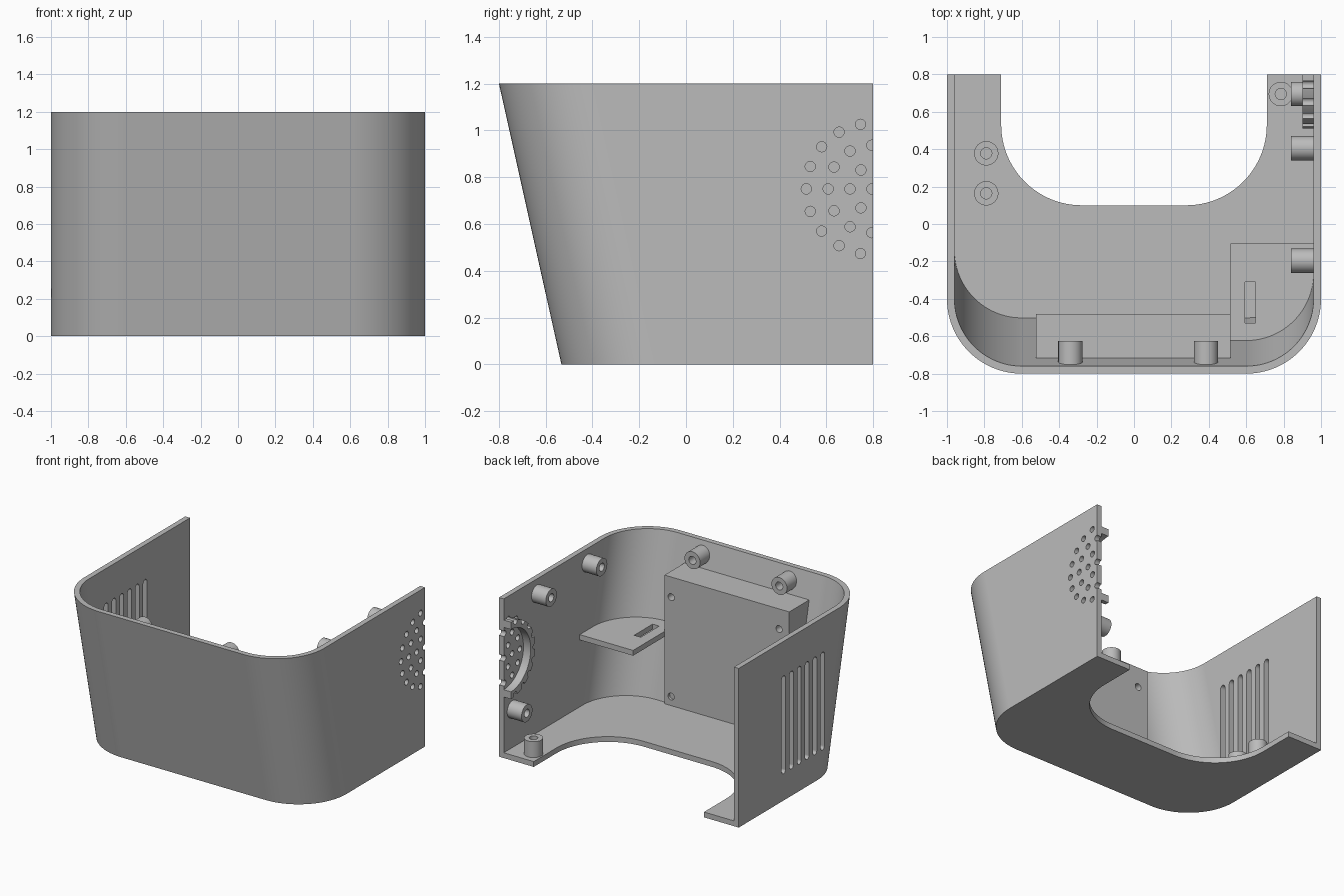
import bpy, bmesh
from math import cos, sin, radians, pi
from mathutils import Matrix, Vector

if "Cube" in bpy.data.objects:
    bpy.data.objects.remove(bpy.data.objects["Cube"])

HEIGHT, WALL, FLOOR, LEAN = 1.2, 0.04, 0.04, 0.267 / 1.2

grey = bpy.data.materials.new("plain grey")
grey.use_nodes = True
grey.diffuse_color = (0.5, 0.5, 0.5, 1)
grey.node_tree.nodes["Principled BSDF"].inputs["Base Color"].default_value = (0.5, 0.5, 0.5, 1)


def finish(name, bm):
    bmesh.ops.recalc_face_normals(bm, faces=bm.faces)
    mesh = bpy.data.meshes.new(name)
    bm.to_mesh(mesh)
    bm.free()
    mesh.materials.append(grey)
    obj = bpy.data.objects.new(name, mesh)
    bpy.context.collection.objects.link(obj)
    return obj


def activate(obj):
    bpy.ops.object.select_all(action='DESELECT')
    obj.select_set(True)
    bpy.context.view_layer.objects.active = obj


def smooth(obj):
    activate(obj)
    bpy.ops.object.shade_smooth_by_angle(angle=radians(30))
    obj.modifiers.new("even shading", 'WEIGHTED_NORMAL').keep_sharp = True


def loft(bm, lower, upper):
    """Closed solid between two matching loops of points."""
    a = [bm.verts.new(p) for p in lower]
    b = [bm.verts.new(p) for p in upper]
    bm.faces.new(a)
    bm.faces.new(b)
    for i in range(len(a)):
        j = (i + 1) % len(a)
        bm.faces.new((a[i], a[j], b[j], b[i]))


def leaning(name, outline, z0, z1):
    """Upright slab whose front part follows the forward lean."""
    def level(z):
        return [(x, y - LEAN * z if y < -0.12 else y, z) for x, y in outline]
    bm = bmesh.new()
    loft(bm, level(z0), level(z1))
    return finish(name, bm)


def arc(cx, cy, r, start, end, steps=24):
    angles = [radians(start + (end - start) * i / steps) for i in range(steps + 1)]
    return [(cx + r * cos(t), cy + r * sin(t)) for t in angles]


def cylinder(bm, centre, radius, depth, axis, sides=24):
    turn = Vector((0, 0, 1)).rotation_difference(Vector(axis)).to_matrix().to_4x4()
    bmesh.ops.create_cone(bm, cap_ends=True, segments=sides, radius1=radius, radius2=radius,
                          depth=depth, matrix=Matrix.Translation(centre) @ turn)


def box(bm, centre, size):
    bmesh.ops.create_cube(bm, size=1, matrix=Matrix.Translation(centre) @ Matrix.Diagonal((*size, 1)))


def cut(obj, bm):
    cutter = finish("cutter", bm)
    mod = obj.modifiers.new("cut", 'BOOLEAN')
    mod.object, mod.operation, mod.solver = cutter, 'DIFFERENCE', 'EXACT'
    activate(obj)
    bpy.ops.object.modifier_apply(modifier="cut")
    bpy.data.objects.remove(cutter)


def front_path(inset):
    """Path round the two front corners, right to left, at floor level."""
    r = 0.4 - inset
    return arc(-0.6, -0.133, r, 180, 270) + arc(0.6, -0.133, r, 270, 360)


# Wrap-around wall, open at the back
inner = 1 - WALL
outside = [(-1, 0.8)] + front_path(0) + [(1, 0.8)]
inside = [(-inner, 0.8)] + front_path(WALL) + [(inner, 0.8)]
wall = leaning("wall", outside + inside[::-1], 0, HEIGHT)

# Floor with a rounded bay
bay = [(0.71, 0.8)] + arc(0.28, 0.53, 0.43, 0, -90) + arc(-0.28, 0.53, 0.43, 270, 180) + [(-0.71, 0.8)]
smooth(leaning("floor", inside + bay, 0, FLOOR))


# Speaker perforations in concentric rings, cut by the back edge
def perforations():
    bm = bmesh.new()
    for ring in range(4):
        count = max(1, 6 * ring)
        for i in range(count):
            t = 2 * pi * i / count
            if cos(t) < 0.1 or ring == 0:
                cylinder(bm, (0.95, 0.795 + 0.0935 * ring * cos(t), 0.75 + 0.0935 * ring * sin(t)),
                         0.022, 0.3, (1, 0, 0), 16)
    return bm


cut(wall, perforations())

# Vent slots with rounded ends
for i in range(6):
    y = 0.265 - 0.093 * i
    bm = bmesh.new()
    slot = arc(y, 0.917, 0.023, 0, 180, 8) + arc(y, 0.225, 0.023, 180, 360, 8)
    loft(bm, [(-1.1, a, b) for a, b in slot], [(-0.9, a, b) for a, b in slot])
    cut(wall, bm)
smooth(wall)

# Half-round speaker rim
bm = bmesh.new()
rim = arc(0.8, 0.75, 0.29, 90, 270, 32) + arc(0.8, 0.75, 0.235, 270, 90, 32)
loft(bm, [(0.9, a, b) for a, b in rim], [(inner, a, b) for a, b in rim])
speaker_rim = finish("speaker_rim", bm)
cut(speaker_rim, perforations())
smooth(speaker_rim)

# Mounting block with four screw holes
bm = bmesh.new()
side = [(-0.48, FLOOR), (-0.48, 1.01), (-0.725, 1.01), (-0.51, FLOOR)]
loft(bm, [(-0.525, y, z) for y, z in side], [(0.515, y, z) for y, z in side])
block = finish("mounting_block", bm)
bm = bmesh.new()
for x in (-0.44, 0.46):
    for z, depth in ((0.108, 0.04), (0.858, 0.2)):
        cylinder(bm, (x, -0.48, z), 0.026, depth, (0, 1, 0), 20)
cut(block, bm)
smooth(block)

# Corner shelf with a cable slot
shelf_outline = [(0.515, -0.105), (0.515, -0.493)] + arc(0.6, -0.133, 0.36, 270, 360) + [(inner, -0.105)]
shelf = leaning("shelf", shelf_outline, 0.545, 0.585)
bm = bmesh.new()
box(bm, (0.622, -0.42, 0.56), (0.055, 0.22, 0.3))
cut(shelf, bm)
smooth(shelf)


# Hollow screw posts: base point, direction, length
def post(name, base, axis, length):
    axis, base = Vector(axis), Vector(base)
    bm = bmesh.new()
    cylinder(bm, base + axis * length / 2, 0.065, length, axis, 32)
    obj = finish(name, bm)
    bm = bmesh.new()
    cylinder(bm, base + axis * length, 0.03, 0.18, axis, 24)
    cut(obj, bm)
    smooth(obj)


for i, (x, y) in enumerate([(-0.79, 0.378), (-0.79, 0.164), (0.785, 0.695)]):
    post(f"floor_post_{i + 1}", (x, y, FLOOR), (0, 0, 1), 0.12)
for i, (y, z) in enumerate([(-0.197, 1.09), (0.405, 1.09), (0.695, 0.33)]):
    post(f"side_post_{i + 1}", (inner, y, z), (-1, 0, 0), 0.12)
for i, x in enumerate((-0.34, 0.385)):
    post(f"front_post_{i + 1}", (x, -0.752, 1.1), (0, 1, 0), 0.127)
